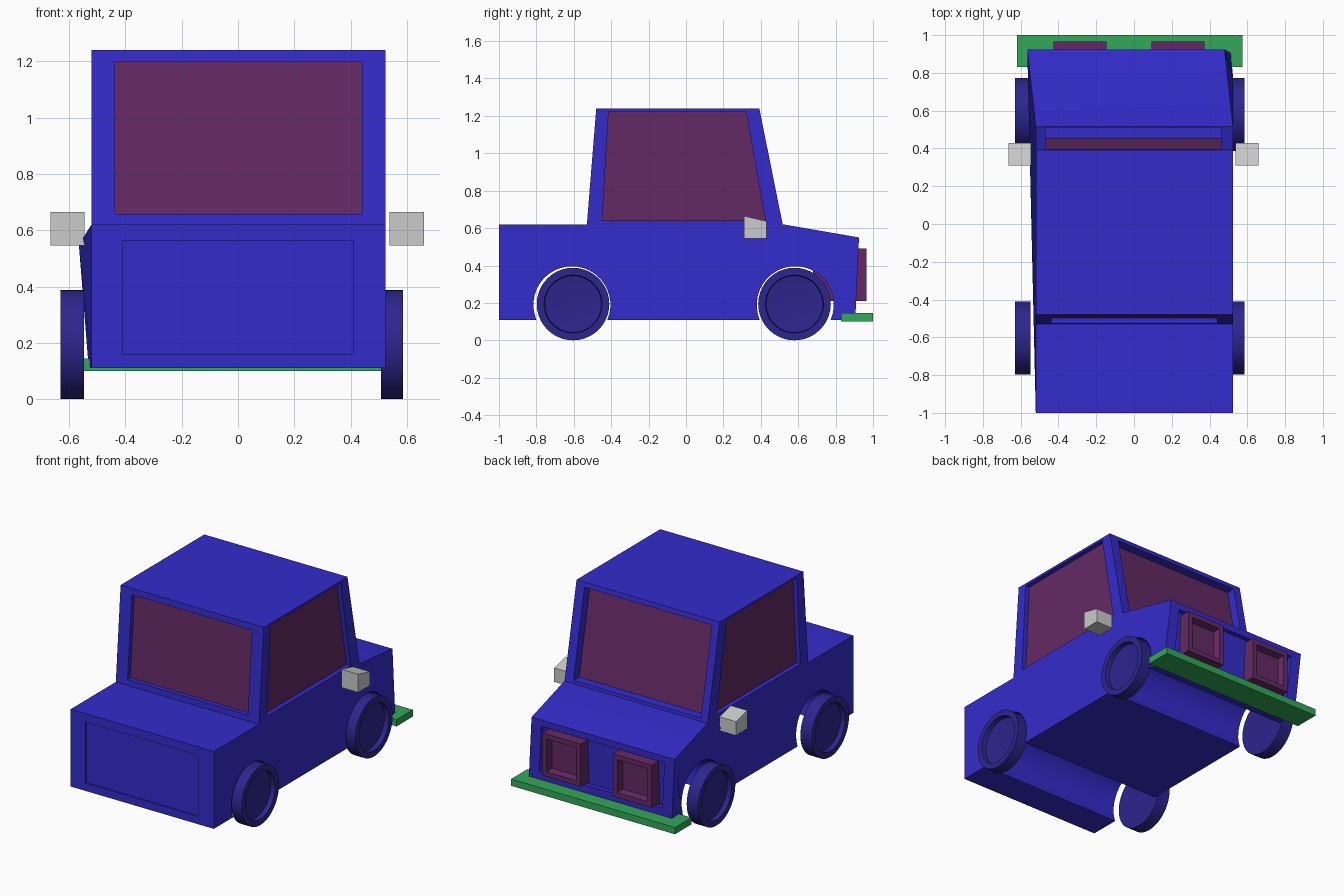
import bpy, bmesh
from math import cos, sin, pi, asin
from mathutils import Vector

if "Cube" in bpy.data.objects:
    bpy.data.objects.remove(bpy.data.objects["Cube"])


def material(name, rgb):
    m = bpy.data.materials.new(name)
    m.diffuse_color = (*rgb, 1)
    m.use_nodes = True
    m.node_tree.nodes["Principled BSDF"].inputs["Base Color"].default_value = m.diffuse_color
    return m


BLUE = material("blue_paint", (0.034, 0.025, 0.60))
NAVY = material("dark_blue", (0.026, 0.019, 0.27))
PLUM = material("plum", (0.127, 0.023, 0.127))
GREEN = material("green", (0.034, 0.39, 0.10))


def finish(name, bm, mats=(), smooth=False):
    bmesh.ops.remove_doubles(bm, verts=bm.verts, dist=1e-5)
    bmesh.ops.recalc_face_normals(bm, faces=bm.faces)
    me = bpy.data.meshes.new(name)
    bm.to_mesh(me)
    bm.free()
    for m in mats:
        me.materials.append(m)
    ob = bpy.data.objects.new(name, me)
    bpy.context.collection.objects.link(ob)
    if smooth:
        bpy.context.view_layer.objects.active = ob
        ob.select_set(True)
        bpy.ops.object.shade_smooth_by_angle(angle=pi / 6)
        ob.select_set(False)
    return ob


def face(bm, pts, mat=0):
    f = bm.faces.new([bm.verts.new(p) for p in pts])
    f.material_index = mat


def recessed_quad(bm, corners, u0, u1, v0, v1, push, mat=0):
    """Quad (bl, br, tr, tl) with an inner panel pushed in."""
    bl, br, tr, tl = out = [Vector(c) for c in corners]
    inner = [bl.lerp(br, u).lerp(tl.lerp(tr, u), v)
             for u, v in ((u0, v0), (u1, v0), (u1, v1), (u0, v1))]
    deep = [p + Vector(push) for p in inner]
    for i in range(4):
        j = (i + 1) % 4
        face(bm, (out[i], out[j], inner[j], inner[i]))
        face(bm, (inner[i], inner[j], deep[j], deep[i]))
    face(bm, deep, mat)


def box(name, x, y, z, mats=(), slope=0.0):
    """Box from ranges; slope lowers the top at the +y end."""
    bm = bmesh.new()
    bmesh.ops.create_cube(bm, size=1)
    for v in bm.verts:
        s = [c > 0 for c in v.co]
        v.co = (x[s[0]], y[s[1]], z[s[2]] - (slope if s[1] and s[2] else 0))
    return finish(name, bm, mats)


# lower body: side profile with wheel arches, ends have inset panels
def arch(cy, r=0.206, cz=0.19, z=0.11, n=24):
    a0 = asin((z - cz) / r)
    angles = [a0 + (pi - 2 * a0) * i / n for i in range(n + 1)]
    return [(cy + r * cos(a), cz + r * sin(a)) for a in angles]


profile = [(-1, 0.11), (-1, 0.62), (0.52, 0.62), (0.925, 0.55), (0.905, 0.11)]
profile += arch(0.584) + arch(-0.61)
shift = {3: -0.045, 4: -0.01}          # nose is slightly skewed sideways
left = [Vector((-0.52 + shift.get(i, 0), *p)) for i, p in enumerate(profile)]
right = [Vector((0.524 + shift.get(i, 0), *p)) for i, p in enumerate(profile)]
bm = bmesh.new()
face(bm, left)
face(bm, right)
for i in range(len(profile)):
    j = (i + 1) % len(profile)
    if i == 0:
        recessed_quad(bm, (left[0], right[0], right[1], left[1]),
                      0.105, 0.89, 0.1, 0.89, (0, 0.01, 0))
    elif i == 3:
        recessed_quad(bm, (left[4], right[4], right[3], left[3]),
                      0.07, 0.93, 0.2, 0.9, (0, -0.03, 0))
    else:
        face(bm, (left[i], right[i], right[j], left[j]))
finish("lower_body", bm, [BLUE], smooth=True)

# cabin with four recessed windows
L, R = -0.52, 0.524
lo, hi = 0.62, 1.24
b0, b1, b2, b3 = (L, -0.53, lo), (R, -0.53, lo), (R, 0.517, lo), (L, 0.517, lo)
t0, t1, t2, t3 = (L, -0.48, hi), (R, -0.48, hi), (R, 0.392, hi), (L, 0.392, hi)
bm = bmesh.new()
face(bm, (t0, t1, t2, t3))
face(bm, (b0, b1, b2, b3))
recessed_quad(bm, (b0, b1, t1, t0), 0.08, 0.92, 0.06, 0.935, (0, 0.03, 0), 1)
recessed_quad(bm, (b3, b2, t2, t3), 0.05, 0.94, 0.03, 0.95, (0, -0.06, 0), 1)
recessed_quad(bm, (b1, b2, t2, t1), 0.077, 0.915, 0.035, 0.975, (-0.03, 0, 0), 1)
recessed_quad(bm, (b0, b3, t3, t0), 0.077, 0.915, 0.035, 0.975, (0.03, 0, 0), 1)
finish("cabin", bm, [BLUE, PLUM])

# wheels: tyre with a stepped, dished outer face
def wheel(name, x_in, x_out, cy, r=0.194, n=40):
    s = 1 if x_out > x_in else -1
    rings = [(x_in, r), (x_out, r), (x_out, r * 0.8),
             (x_out - s * 0.03, r * 0.78), (x_out - s * 0.035, r * 0.6)]
    loops = [[(x, cy + q * cos(2 * pi * k / n), 0.194 + q * sin(2 * pi * k / n))
              for k in range(n)] for x, q in rings]
    bm = bmesh.new()
    for a, b in zip(loops, loops[1:]):
        for k in range(n):
            m = (k + 1) % n
            face(bm, (a[k], a[m], b[m], b[k]))
    face(bm, loops[0])
    face(bm, loops[-1])
    finish(name, bm, [NAVY], smooth=True)


for end, cy in (("rear", -0.604), ("front", 0.58)):
    wheel(end + "_wheel_right", 0.508, 0.586, cy)
    wheel(end + "_wheel_left", -0.547, -0.63, cy)

# headlights: deep boxes with a framed, sunken lens
for name, x0, x1 in (("headlight_left", -0.425, -0.145),
                     ("headlight_right", 0.092, 0.372)):
    ob = box(name, (x0, x1), (0.68, 0.965), (0.21, 0.49), [PLUM])
    bm = bmesh.new()
    bm.from_mesh(ob.data)
    front = [f for f in bm.faces if f.normal.y > 0.9]
    bmesh.ops.inset_region(bm, faces=front, thickness=0.045)
    bmesh.ops.inset_region(bm, faces=front, thickness=0.012, depth=-0.045)
    bm.to_mesh(ob.data)
    bm.free()

# bumper and side mirrors
box("bumper", (-0.62, 0.575), (0.83, 1.0), (0.10, 0.145), [GREEN])
box("mirror_right", (0.537, 0.66), (0.31, 0.43), (0.545, 0.665), slope=0.028)
box("mirror_left", (-0.665, -0.545), (0.31, 0.43), (0.545, 0.665), slope=0.028)
